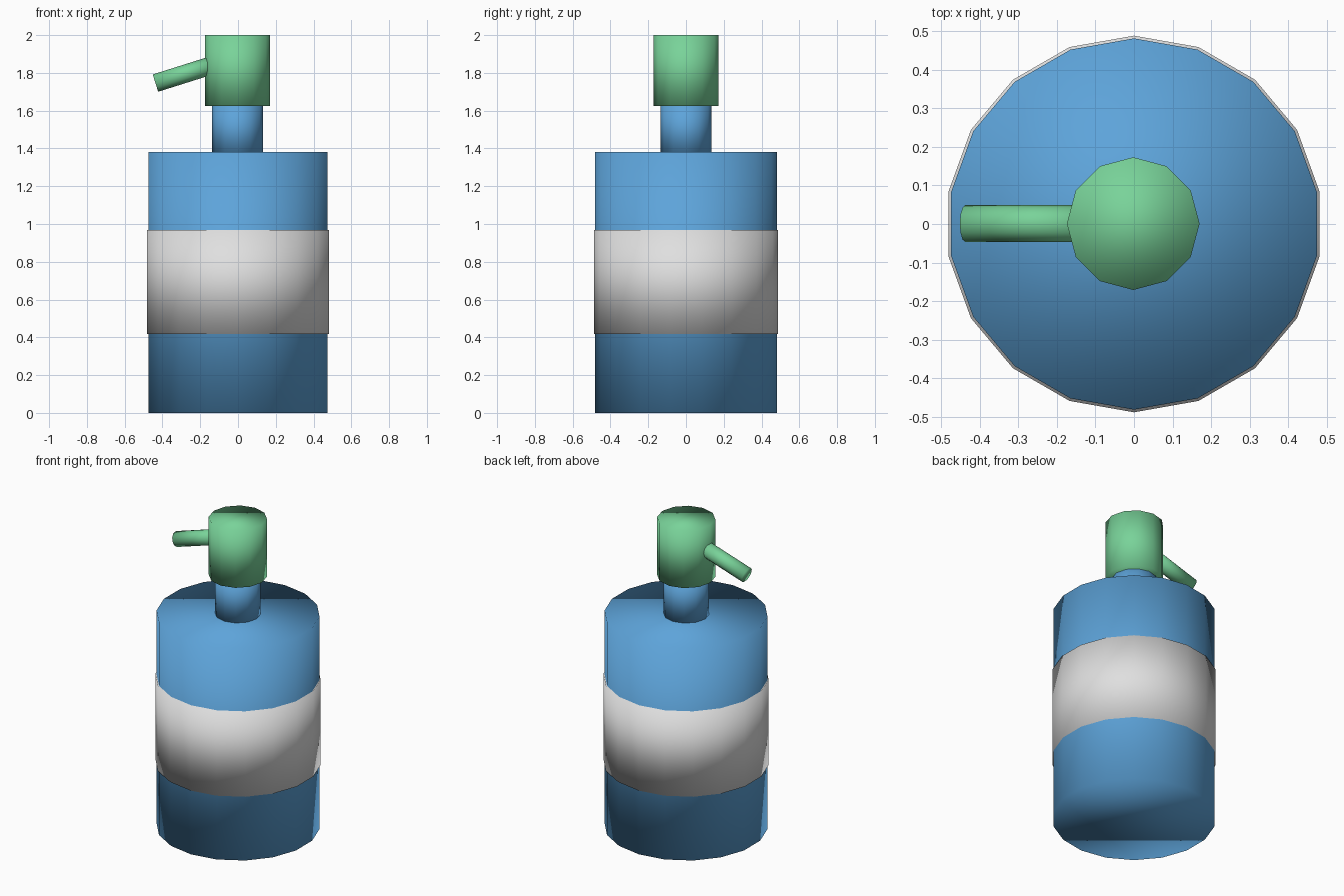
import bpy, math
from mathutils import Vector

if "Cube" in bpy.data.objects:
    bpy.data.objects.remove(bpy.data.objects["Cube"])


def material(name, rgb):
    m = bpy.data.materials.new(name)
    m.diffuse_color = (*rgb, 1)
    m.use_nodes = True
    m.node_tree.nodes["Principled BSDF"].inputs["Base Color"].default_value = m.diffuse_color
    return m


blue = material("bottle blue", (0.11, 0.37, 0.70))
white = material("label white", (0.74, 0.74, 0.74))
green = material("pump green", (0.19, 0.65, 0.32))


def cylinder(name, start, end, radius, sides, mat):
    """Capped, fully smooth-shaded cylinder between two points."""
    a, b = Vector(start), Vector(end)
    axis = b - a
    bpy.ops.mesh.primitive_cylinder_add(
        vertices=sides, radius=radius, depth=axis.length, location=(a + b) / 2,
        rotation=(0, math.acos(axis.normalized().z), math.atan2(axis.y, axis.x)))
    ob = bpy.context.object
    ob.name = name
    ob.data.materials.append(mat)
    bpy.ops.object.shade_smooth()
    return ob


# Bottle with a slightly wider label sleeve
cylinder("bottle_body", (0, 0, 0), (0, 0, 1.38), 0.481, 18, blue)
cylinder("label", (0, 0, 0.417), (0, 0, 0.968), 0.488, 18, white)

# Pump: neck, head and drooping spout
cylinder("neck", (-0.002, 0, 1.36), (-0.002, 0, 1.65), 0.135, 12, blue)
cylinder("pump_head", (-0.002, 0.001, 1.625), (-0.002, 0.001, 2.0), 0.172, 12, green)
tip = Vector((-0.437, 0.001, 1.746))
tilt = math.radians(17.5)
root = tip + 0.34 * Vector((math.cos(tilt), 0, math.sin(tilt)))
cylinder("spout", tip, root, 0.048, 12, green)
